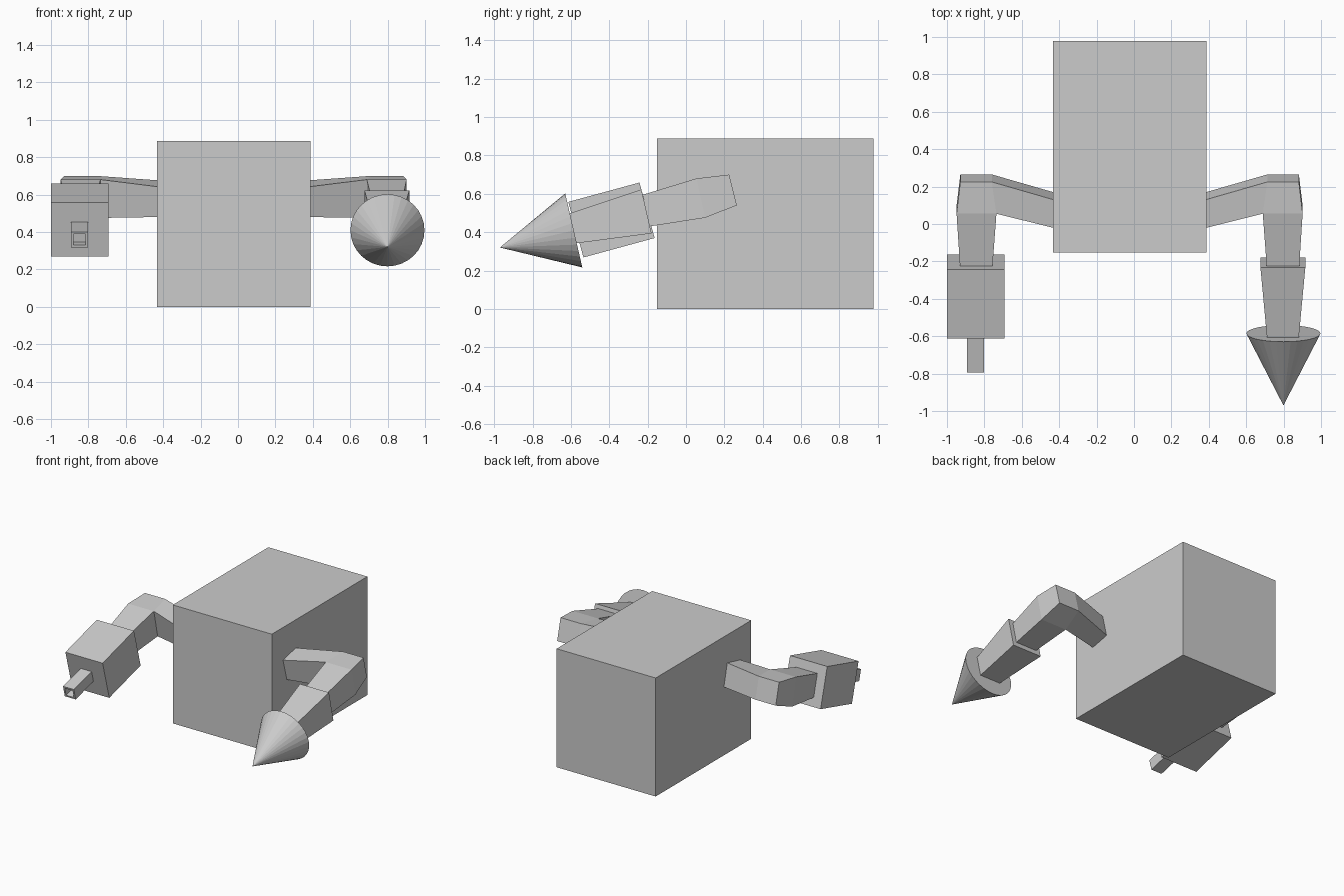
import bpy, bmesh
from mathutils import Vector

if "Cube" in bpy.data.objects:
    bpy.data.objects.remove(bpy.data.objects["Cube"])

MID = -0.0235  # symmetry plane of the body and arms


def finish(name, bm, loc=(0, 0, 0)):
    bmesh.ops.recalc_face_normals(bm, faces=bm.faces)
    mesh = bpy.data.meshes.new(name)
    bm.to_mesh(mesh)
    bm.free()
    obj = bpy.data.objects.new(name, mesh)
    obj.location = loc
    bpy.context.collection.objects.link(obj)
    return obj


def bridge(bm, a, b):
    for i in range(4):
        bm.faces.new((a[i], a[(i + 1) % 4], b[(i + 1) % 4], b[i]))


def tapered_box(name, x, back, front, size_back, size_front, bore=None):
    """Box along a sloped axis between two (y, z) points; sizes are (width, height)."""
    a, b = Vector((x, *back)), Vector((x, *front))
    d = (b - a).normalized()
    up = d.cross(Vector((1, 0, 0)))
    up = up if up.z > 0 else -up
    bm = bmesh.new()
    rings = []
    for c, (w, h) in ((a, size_back), (b, size_front)):
        rings.append([bm.verts.new(c + Vector((sx * w / 2, 0, 0)) + up * sz * h / 2)
                      for sx, sz in ((-1, -1), (1, -1), (1, 1), (-1, 1))])
    bridge(bm, *rings)
    bm.faces.new(rings[0])
    end = bm.faces.new(rings[1])
    if bore:
        rim, depth = bore
        bmesh.ops.recalc_face_normals(bm, faces=bm.faces)
        bmesh.ops.inset_region(bm, faces=[end], thickness=rim)
        hole = bmesh.ops.extrude_discrete_faces(bm, faces=[end])["faces"][0]
        bmesh.ops.translate(bm, verts=hole.verts, vec=-d * depth)
    return finish(name, bm)


# Body block
bm = bmesh.new()
bmesh.ops.create_cube(bm, size=1)
bmesh.ops.scale(bm, vec=(0.82, 1.13, 0.887), verts=bm.verts)
finish("body", bm, (MID, 0.413, 0.4435))

# Bent upper arms: wrist, elbow front, elbow back, then a branch to the shoulder
bm = bmesh.new()


def side_ring(xi, xo, bottom, top):
    return [bm.verts.new(p) for p in ((xi, *bottom), (xo, *bottom), (xo, *top), (xi, *top))]


wrist = side_ring(0.733, 0.907, (-0.19, 0.43), (-0.225, 0.595))
elbow_front = side_ring(0.712, 0.925, (0.10, 0.475), (0.055, 0.68))
elbow_back = side_ring(0.737, 0.905, (0.265, 0.54), (0.225, 0.70))
shoulder = [bm.verts.new(p) for p in ((0.39, 0.02, 0.48), (0.39, 0.165, 0.51),
                                      (0.39, 0.125, 0.675), (0.39, -0.025, 0.64))]
bridge(bm, wrist, elbow_front)
for i in range(3):
    bm.faces.new((elbow_front[i], elbow_front[i + 1], elbow_back[i + 1], elbow_back[i]))
bridge(bm, (elbow_front[0], elbow_back[0], elbow_back[3], elbow_front[3]), shoulder)
for ring in (wrist, elbow_back, shoulder):
    bm.faces.new(ring)
arms = finish("upper_arms", bm, (MID, 0, 0))
arms.modifiers.new("mirror", 'MIRROR')

# Forearm and cone spike
tapered_box("forearm", 0.796, (-0.206, 0.508), (-0.589, 0.42), (0.24, 0.235), (0.17, 0.16))
base, tip = Vector((0.799, -0.585, 0.409)), Vector((0.799, -0.97, 0.32))
bm = bmesh.new()
bmesh.ops.create_cone(bm, cap_ends=True, segments=32, radius1=0.198, radius2=0,
                      depth=(tip - base).length)
spike = finish("cone_spike", bm, (base + tip) / 2)
spike.rotation_euler = (tip - base).to_track_quat('Z', 'Y').to_euler()

# Blaster housing and hollow barrel
tapered_box("blaster_housing", -0.846, (-0.203, 0.514), (-0.574, 0.413), (0.308, 0.3), (0.308, 0.3))
tapered_box("blaster_barrel", -0.848, (-0.56, 0.417), (-0.784, 0.359), (0.09, 0.085), (0.09, 0.085),
            bore=(0.018, 0.06))
